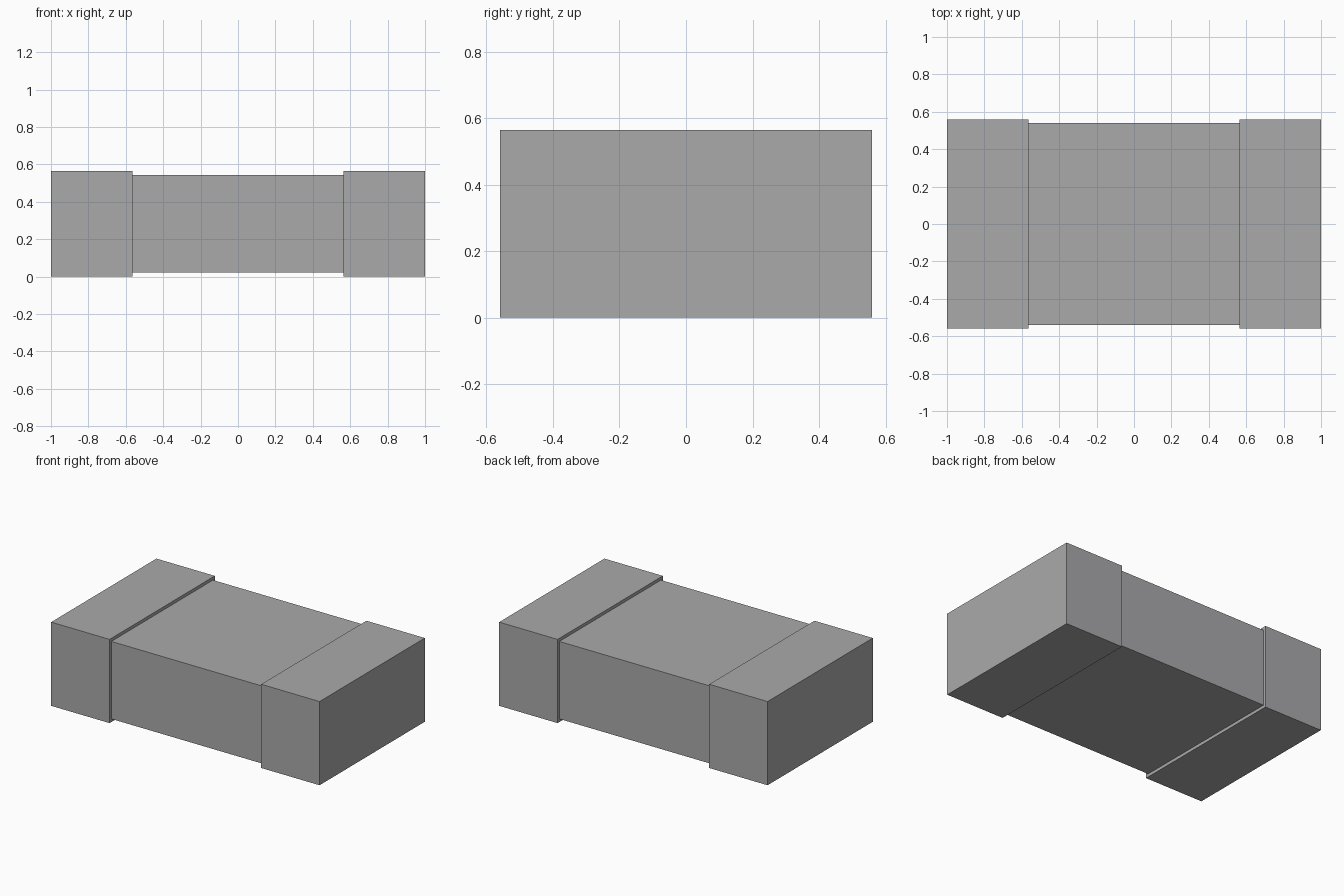
import bpy
from mathutils import Vector

cube = bpy.data.objects.get("Cube")
if cube:
    bpy.data.objects.remove(cube, do_unlink=True)

# Single neutral colour
GREY = (0.4, 0.4, 0.41, 1)
grey = bpy.data.materials.new("neutral grey")
grey.use_nodes = True
grey.diffuse_color = GREY
grey.node_tree.nodes["Principled BSDF"].inputs["Base Color"].default_value = GREY

MID_Z = 0.282
SEAM = 0.565


def block(name, x_min, x_max, depth, height):
    """Flat-faced box centred on the model's long axis."""
    bpy.ops.mesh.primitive_cube_add(size=1, location=((x_min + x_max) / 2, 0, MID_Z))
    obj = bpy.context.object
    obj.name = name
    size = Vector((x_max - x_min, depth, height))
    for v in obj.data.vertices:
        v.co *= size
    obj.data.materials.append(grey)
    return obj


# Slightly recessed middle between two larger end caps
block("body", -SEAM, SEAM, 1.082, 0.522)
block("left_end_cap", SEAM, 1, 1.12, 2 * MID_Z)
block("right_end_cap", -1, -SEAM, 1.12, 2 * MID_Z)
